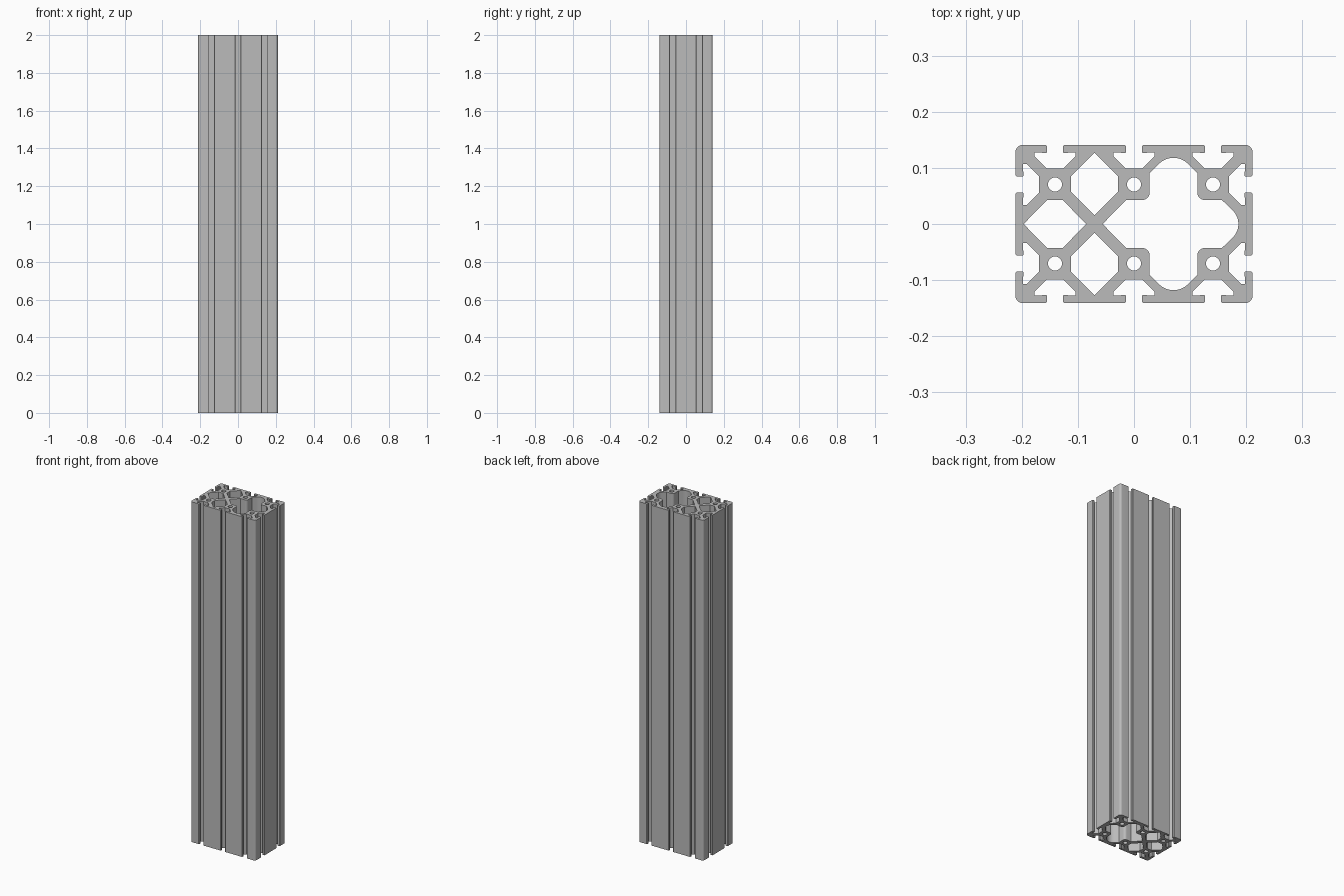
import bpy
import bmesh
from math import sin, cos, pi, radians

cube = bpy.data.objects.get("Cube")
if cube:
    bpy.data.objects.remove(cube, do_unlink=True)

M = 0.1408            # module pitch
H = M / 2             # half module
HX, HY = 1.5 * M, M   # half extents of the section
LENGTH = 2.0


def arc(cx, cy, r, a0, a1, n=6):
    angles = [radians(a0 + (a1 - a0) * i / n) for i in range(n + 1)]
    return [(cx + r * cos(a), cy + r * sin(a)) for a in angles]


def mirror_y(points):
    return [(x, -y) for x, y in points]


# T-slot as (offset along the side, depth), one half then its mirror
E = 0.002
half_slot = [(0.0142 + E, 0), (0.0142, E), (0.0142, 0.0145 - E),
             (0.0142 + E, 0.0145), (0.022, 0.0145), (0.024, 0.013),
             (0.0365, 0.013), (0.0365, 0.0205), (0.0148, 0.042)]
slot = [(-s, d) for s, d in half_slot] + half_slot[::-1]


# Outer outline, counter-clockwise: each side has slots, then a round corner
def outline():
    points = []
    r = 0.0125
    for side in range(4):
        a = side * pi / 2
        c, s = round(cos(a)), round(sin(a))
        along, out = (HX, HY) if side % 2 == 0 else (HY, HX)
        centres = (-M, 0, M) if side % 2 == 0 else (-H, H)
        local = [(m + t, d - out) for m in centres for t, d in slot]
        local += arc(along - r, r - out, r, -90, 0)
        points += [(x * c - y * s, x * s + y * c) for x, y in local]
    return points


# Cavities
def upright_cavity(sign):
    return [(-H, sign * 0.1268), (-H + 0.0415, sign * 0.0855),
            (-H + 0.0415, sign * 0.057), (-H, sign * 0.016),
            (-H - 0.0415, sign * 0.057), (-H - 0.0415, sign * 0.0855)]


side_upper = [(-0.1968, 0), (-M - 0.0142, 0.0425),
              (-M + 0.0142, 0.0425), (-0.0855, 0)]
large_upper = ([(-0.056, 0), (-0.0142, 0.0425)]
               + arc(0.014, 0.0565, 0.014, -90, 0)
               + [(0.028, 0.0907)]
               + arc(H, 0.0815, 0.0365, 135, 45, 10)
               + [(M - 0.028, 0.0907)]
               + arc(M - 0.014, 0.0565, 0.014, 180, 270)
               + [(M + 0.0162, 0.0425)]
               + arc(0.152, 0, 0.034, 45, 0))

loops = [outline(), upright_cavity(1), upright_cavity(-1)]
for upper in (side_upper, large_upper):
    loops.append(upper + mirror_y(upper[-2:0:-1]))

# Round bore in every core
for x in (-M, 0, M):
    for y in (-H, H):
        loops.append(arc(x, y, 0.0125, 0, 360, 24)[:-1])

# Fill the section and extrude it
bm = bmesh.new()
edges = []
for points in loops:
    verts = [bm.verts.new((x, y, 0)) for x, y in points]
    edges += [bm.edges.new((v, verts[i - 1])) for i, v in enumerate(verts)]
bmesh.ops.triangle_fill(bm, edges=edges, use_beauty=True, normal=(0, 0, 1))
grown = bmesh.ops.extrude_face_region(bm, geom=bm.faces[:], use_keep_orig=True)
top = [g for g in grown["geom"] if isinstance(g, bmesh.types.BMVert)]
bmesh.ops.translate(bm, verts=top, vec=(0, 0, LENGTH))
bmesh.ops.recalc_face_normals(bm, faces=bm.faces[:])

mesh = bpy.data.meshes.new("slotted_beam")
bm.to_mesh(mesh)
bm.free()
beam = bpy.data.objects.new("slotted_beam", mesh)
bpy.context.collection.objects.link(beam)

# Aluminium grey
grey = bpy.data.materials.new("aluminium_grey")
grey.use_nodes = True
colour = (0.5, 0.5, 0.5, 1)
grey.diffuse_color = colour
grey.node_tree.nodes["Principled BSDF"].inputs["Base Color"].default_value = colour
mesh.materials.append(grey)

bpy.ops.object.select_all(action="DESELECT")
beam.select_set(True)
bpy.context.view_layer.objects.active = beam
bpy.ops.object.shade_smooth_by_angle(angle=radians(30))
